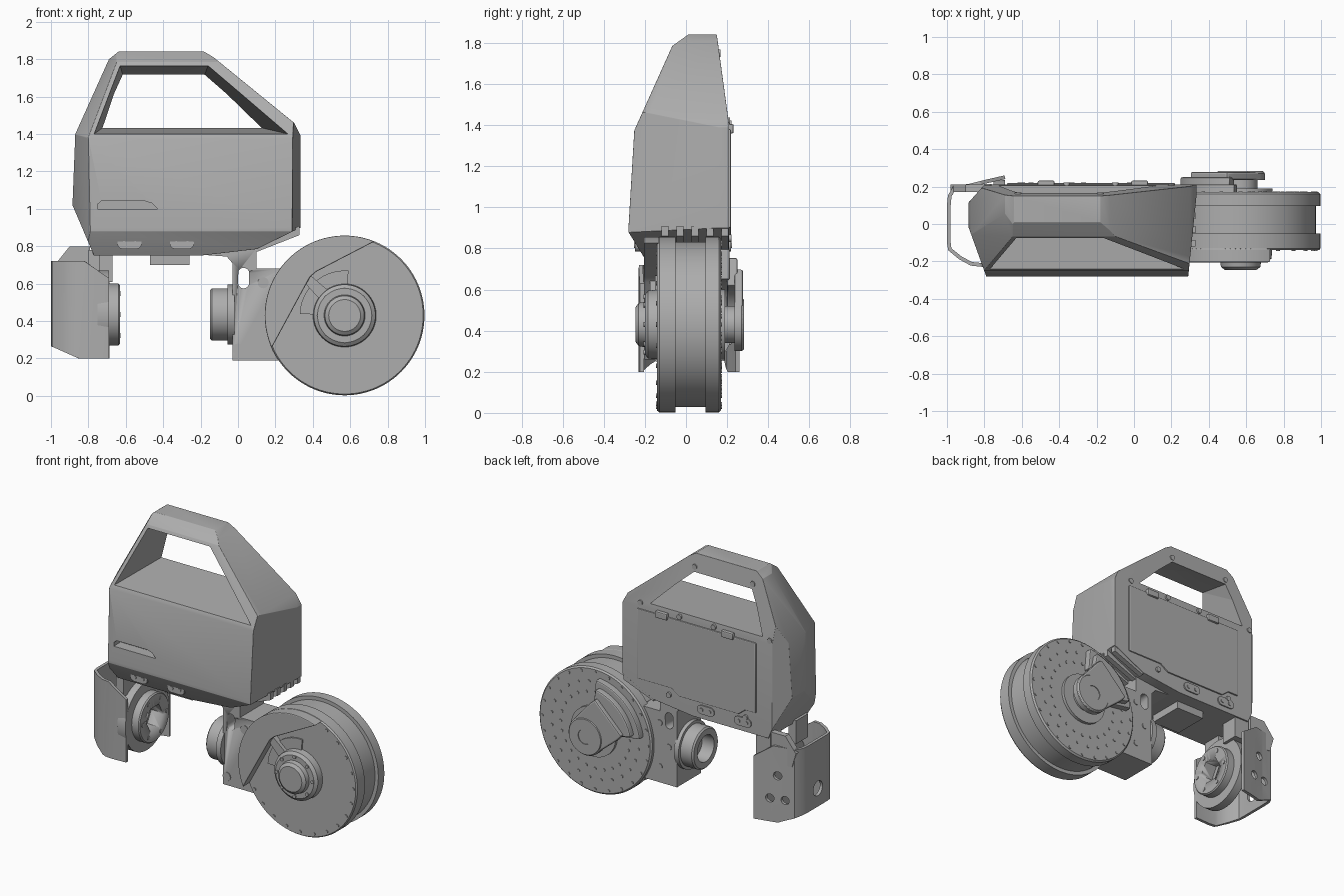
import bpy, bmesh, math
from mathutils import Vector, Matrix

if "Cube" in bpy.data.objects:
    bpy.data.objects.remove(bpy.data.objects["Cube"])

grey = bpy.data.materials.new("machine_grey")
grey.use_nodes = True
GREY = (0.42, 0.42, 0.42, 1)
grey.diffuse_color = GREY
grey.node_tree.nodes["Principled BSDF"].inputs["Base Color"].default_value = GREY

WX, WZ = 0.57, 0.43  # wheel centre


def finish(bm, name, smooth=True):
    bmesh.ops.recalc_face_normals(bm, faces=bm.faces)
    mesh = bpy.data.meshes.new(name)
    bm.to_mesh(mesh)
    bm.free()
    mesh.materials.append(grey)
    ob = bpy.data.objects.new(name, mesh)
    bpy.context.collection.objects.link(ob)
    if smooth:
        activate(ob)
        bpy.ops.object.shade_smooth_by_angle(angle=math.radians(32))
    return ob


def activate(ob):
    bpy.ops.object.select_all(action='DESELECT')
    ob.select_set(True)
    bpy.context.view_layer.objects.active = ob


def apply_mod(ob, kind, **settings):
    mod = ob.modifiers.new(kind.lower(), kind)
    for key, value in settings.items():
        setattr(mod, key, value)
    activate(ob)
    bpy.ops.object.modifier_apply(modifier=mod.name)


def bevel(ob, width, segments=2):
    apply_mod(ob, 'BEVEL', width=width, segments=segments, limit_method='ANGLE',
              angle_limit=math.radians(25))
    activate(ob)
    bpy.ops.object.shade_smooth_by_angle(angle=math.radians(32))
    return ob


def carve(ob, cutter):
    cutter.hide_render = True
    apply_mod(ob, 'BOOLEAN', operation='DIFFERENCE', object=cutter, solver='EXACT')
    bpy.data.objects.remove(cutter)


def prism_mesh(points, y0, y1):
    bm = bmesh.new()
    face = bm.faces.new([bm.verts.new((x, y0, z)) for x, z in points])
    out = bmesh.ops.extrude_face_region(bm, geom=[face])
    moved = [v for v in out["geom"] if isinstance(v, bmesh.types.BMVert)]
    bmesh.ops.translate(bm, verts=moved, vec=(0, y1 - y0, 0))
    if not face.is_valid or len(bm.faces) < len(points) + 2:
        bmesh.ops.holes_fill(bm, edges=bm.edges, sides=0)
    return bm


def prism(name, points, y0, y1):
    return finish(prism_mesh(points, y0, y1), name)


def box(name, x0, x1, y0, y1, z0, z1):
    return prism(name, [(x0, z0), (x1, z0), (x1, z1), (x0, z1)], y0, y1)


def revolve(name, profile, centre, axis='Y', steps=64):
    # profile holds (radius, distance along the axis)
    bm = bmesh.new()
    verts = [bm.verts.new((r, a, 0)) for r, a in profile]
    edges = [bm.edges.new(pair) for pair in zip(verts, verts[1:])]
    bmesh.ops.spin(bm, geom=verts + edges, cent=(0, 0, 0), axis=(0, 1, 0),
                   angle=math.tau, steps=steps)
    bmesh.ops.remove_doubles(bm, verts=bm.verts, dist=0.0005)
    if axis == 'X':
        bm.transform(Matrix.Rotation(-math.pi / 2, 4, 'Z'))
    bm.transform(Matrix.Translation(centre))
    return finish(bm, name)


def polar(r, degrees):
    a = math.radians(degrees)
    return WX + r * math.cos(a), WZ + r * math.sin(a)


def arc(r, a0, a1, n=24):
    return [polar(r, a0 + (a1 - a0) * i / n) for i in range(n + 1)]


def studs(name, centres, r, y, height=0.008):
    bm = bmesh.new()
    for x, z in centres:
        spot = Matrix.Translation((x, y, z)) @ Matrix.Rotation(math.pi / 2, 4, 'X')
        bmesh.ops.create_cone(bm, cap_ends=True, segments=12, radius1=r, radius2=r,
                              depth=height, matrix=spot)
    return finish(bm, name)


def trim(bm, a, b, c, centre, fill=True):
    # slice off everything beyond the plane through three points
    a, b, c = Vector(a), Vector(b), Vector(c)
    n = (b - a).cross(c - a)
    if n.dot(Vector(centre) - a) > 0:
        n.negate()
    bmesh.ops.bisect_plane(bm, geom=bm.verts[:] + bm.edges[:] + bm.faces[:], dist=1e-5,
                           plane_co=a, plane_no=n, clear_outer=True)
    if fill:
        bmesh.ops.holes_fill(bm, edges=bm.edges, sides=0)


# Housing: silhouette prism trimmed by sloping planes
outline = [(-.77, .75), (-.2, .75), (.1, .785), (.335, .9), (.335, 1.39), (.3, 1.46),
           (-.13, 1.81), (-.18, 1.84), (-.64, 1.84), (-.69, 1.8), (-.87, 1.4), (-.885, 1.02)]
bm = prism_mesh(outline, -.28, .21)
middle = (-.25, 0, 1.2)
for y0, z0, y1, z1 in [(-.28, .9, -.25, 1.4), (-.24, 1.4, -.06, 1.8), (-.06, 1.79, .01, 1.84),
                       (.21, 1.4, .15, 1.84), (-.28, .88, -.2, .75)]:
    trim(bm, (0, y0, z0), (1, y0, z0), (0, y1, z1), middle)
for x0, y0, x1, y1 in [(.29, -.28, .335, .16), (-.79, -.28, -.88, -.03), (-.88, .12, -.8, .21)]:
    trim(bm, (x0, y0, 0), (x0, y0, 1), (x1, y1, 0), middle)
trim(bm, (-.79, -.25, 1.4), (-.65, -.07, 1.78), (-.88, -.03, 1.4), middle)
housing = bevel(finish(bm, "housing"), .022, 3)

# Handle opening: tapered from a wide front mouth to a smaller rear mouth
bm = bmesh.new()
mouth = [(-.77, -.25, 1.4), (.27, -.25, 1.4), (-.16, -.07, 1.765), (-.63, -.07, 1.765)]
rear = [(-.7, .15, 1.45), (.05, .15, 1.45), (-.2, .15, 1.66), (-.6, .15, 1.66)]
for x, y, z in mouth + rear:
    bm.verts.new((x, y, z))
    bm.verts.new((x, y + (.3 if y > 0 else -.3), z))
bmesh.ops.convex_hull(bm, input=bm.verts)
carve(housing, finish(bm, "handle_cutter", False))

# Side pocket on the housing front
carve(housing, prism("pocket_cutter", [(-.75, 1.0), (-.43, 1.0), (-.46, 1.03), (-.5, 1.042),
                                       (-.73, 1.042), (-.75, 1.025)], -.4, -.2))
activate(housing)
bpy.ops.object.shade_smooth_by_angle(angle=math.radians(32))

# Screw pads along the lower edges
for i, x in enumerate((-.58, -.3)):
    pad = [(x + s * .035 + .03 * math.cos(a), .815 + .03 * math.sin(a))
           for s, start in ((1, -90), (-1, 90))
           for a in [math.radians(start + 22.5 * k) for k in range(9)]]
    prism("front_pad_%d" % i, pad, -.247, -.2)
    prism("rear_pad_%d" % i, pad, .19, .218)
    ends = [(x - .03, .815), (x + .03, .815)]
    studs("front_pad_screws_%d" % i, ends, .013, -.248)
    studs("rear_pad_screws_%d" % i, ends, .013, .219)

# Rear lid with hinges and screws
lid = [(-.68, .9), (-.6, .9), (-.55, .86), (-.1, .86), (-.04, .9), (.22, .9), (.22, 1.38), (-.68, 1.38)]
bevel(prism("rear_lid", lid, .2, .219), .006)
for i, x in enumerate((-.47, .03)):
    bevel(box("lid_hinge_%d" % i, x - .045, x + .045, .2, .232, 1.36, 1.405), .008)
studs("lid_screws", [(-.6, .85), (-.02, .85), (-.36, 1.405), (-.1, 1.405)], .018, .212, .02)
studs("handle_screws", [(-.62, 1.75), (-.18, 1.75)], .018, .163, .012)
studs("handle_lower_screws", [(-.78, 1.42), (.2, 1.42)], .018, .208, .012)

# Underside blocks and cooling ribs
box("bottom_tab", -.47, -.26, -.12, .12, .7, .76)
for i in range(5):
    y = -.12 + .073 * i
    prism("cooling_rib_%d" % i, [(.1, .77), (.33, .86), (.33, .91), (.1, .8)], y, y + .035)

# Wheel with two flanges and a recessed band
revolve("wheel", [(0, -.14), (.42, -.14), (.427, -.13), (.427, -.05), (.402, -.05), (.402, .095),
                  (.427, .095), (.427, .16), (.417, .17), (0, .17)], (WX, 0, WZ), steps=96)
studs("front_rim_bolts", [polar(.4, -150 + 15 * i) for i in range(15)], .011, -.141)
dots = [polar(r, k * 15 + off) for r, off in ((.4, 0), (.33, 7), (.26, 0)) for k in range(24)]
studs("rear_disc_bolts", dots, .01, .171)

# Raised front cover, arm and hub
cover = arc(.427, 68, 204, 40) + [(.385, .635), (.42, .665)]
bevel(prism("front_cover", cover, -.205, -.13), .006)
prism("hub_plate", arc(.24, 85, 178) + arc(.16, 178, 85), -.15, -.13)
prism("hub_arm", [polar(.15, 148), polar(.3, 140), polar(.3, 131), polar(.15, 122)], -.175, -.13)
revolve("front_hub", [(0, -.245), (.085, -.245), (.105, -.23), (.11, -.2), (.145, -.2), (.165, -.185),
                      (.17, -.13), (0, -.13)], (WX, 0, WZ))
studs("front_hub_bolts", [polar(.135, 45 * k) for k in range(8)], .012, -.203)

# Rear hub, fan shaped mount and arm
revolve("rear_hub", [(0, .26), (.05, .26), (.05, .283), (.12, .283), (.13, .27), (.13, .235),
                     (.09, .235), (.09, .19), (.17, .19), (.17, .165), (0, .165)], (WX, 0, WZ))
bevel(prism("rear_fan_mount", arc(.37, 95, 172) + arc(.22, 172, 95), .16, .212), .008)
arm = arc(.13, 215, 400, 16) + [polar(.24, 98), polar(.28, 105), polar(.28, 165), polar(.24, 172)]
bevel(prism("rear_arm", arm, .235, .278), .01)
bevel(prism("rear_arm_foot", arc(.33, 100, 168) + arc(.19, 168, 100), .2, .25), .012)

# Wheel bracket between housing and wheel
plate = [(-.03, .19), (.3, .19), (.36, .3), (.36, .6), (.24, .68), (.1, .68), (.1, .79),
         (-.2, .79), (-.2, .755), (-.06, .745), (-.03, .71)]
bracket = prism("wheel_bracket", plate, -.12, .14)
slot = [(.03 + .03 * math.cos(math.radians(a)), .63 + .03 * math.sin(math.radians(a)) + (.025 if a < 180 else -.025))
        for a in range(0, 360, 20)]
carve(bracket, prism("slot_cutter", slot, -.5, .5))
studs("bracket_bolts", [(.135, .605), (.135, .265), (.0, .25)], .03, -.121)
studs("bracket_rear_bolts", [(.1, .6), (.1, .3), (.03, .45)], .02, .141)
revolve("axle_socket", [(.09, -.15), (.13, -.15), (.14, -.14), (.14, -.055), (.16, -.055), (.16, -.02),
                        (0, -.02), (0, -.06), (.09, -.06), (.09, -.15)], (0, 0, .435), 'X')

# Left-hand guard: an open U shaped shell
path = [(-.69, -.215), (-.8, -.22), (-.87, -.213), (-.93, -.18), (-.985, -.135), (-.99, -.1), (-.99, .1),
        (-.985, .15), (-.96, .195), (-.88, .205), (-.8, .225), (-.69, .25)]
bm = bmesh.new()
low = [bm.verts.new((x, y, .2)) for x, y in path]
high = [bm.verts.new((x, y, .72)) for x, y in path]
for i in range(len(path) - 1):
    bm.faces.new((low[i], low[i + 1], high[i + 1], high[i]))
inside = (-.8, 0, .45)
trim(bm, (-1, 0, .27), (-1, 1, .27), (-.85, 0, .2), inside, False)
trim(bm, (-.82, 0, .72), (-.82, 1, .72), (-.72, 0, .65), inside, False)
guard = finish(bm, "guard_shell")
apply_mod(guard, 'SOLIDIFY', thickness=.02, offset=0)
carve(guard, revolve("side_hole_cutter", [(0, -1.2), (.05, -1.2), (.05, -.9), (0, -.9)], (0, 0, .39), 'X', 24))
for x, z in ((-.9, .36), (-.8, .36), (-.85, .52)):
    carve(guard, revolve("rear_hole_cutter", [(0, .1), (.028, .1), (.028, .4), (0, .4)], (x, 0, z), 'Y', 20))
activate(guard)
bpy.ops.object.shade_smooth_by_angle(angle=math.radians(32))

# Guard supports and its inner flange with a six sided socket
prism("guard_top_plate", [(-.98, .7), (-.9, .8), (-.79, .8), (-.79, .6), (-.95, .6)], .17, .21)
box("guard_mount", -.78, -.67, .08, .2, .61, .78)
box("guard_front_mount", -.8, -.74, -.18, -.05, .62, .78)
flange = revolve("guard_flange", [(0, -.75), (.235, -.75), (.235, -.69), (.165, -.69), (.165, -.64),
                                  (.158, -.632), (0, -.632)], (0, 0, .435), 'X')
carve(flange, revolve("hex_cutter", [(0, -.72), (.09, -.72), (.09, -.5), (0, -.5)], (0, 0, .435), 'X', 6))
bm = bmesh.new()
for k in range(6):
    a = math.tau * k / 6
    spot = Matrix.Translation((-.632, .13 * math.cos(a), .435 + .13 * math.sin(a))) @ Matrix.Rotation(math.pi / 2, 4, 'Y')
    bmesh.ops.create_cone(bm, cap_ends=True, segments=12, radius1=.013, radius2=.013, depth=.008, matrix=spot)
finish(bm, "flange_bolts")
